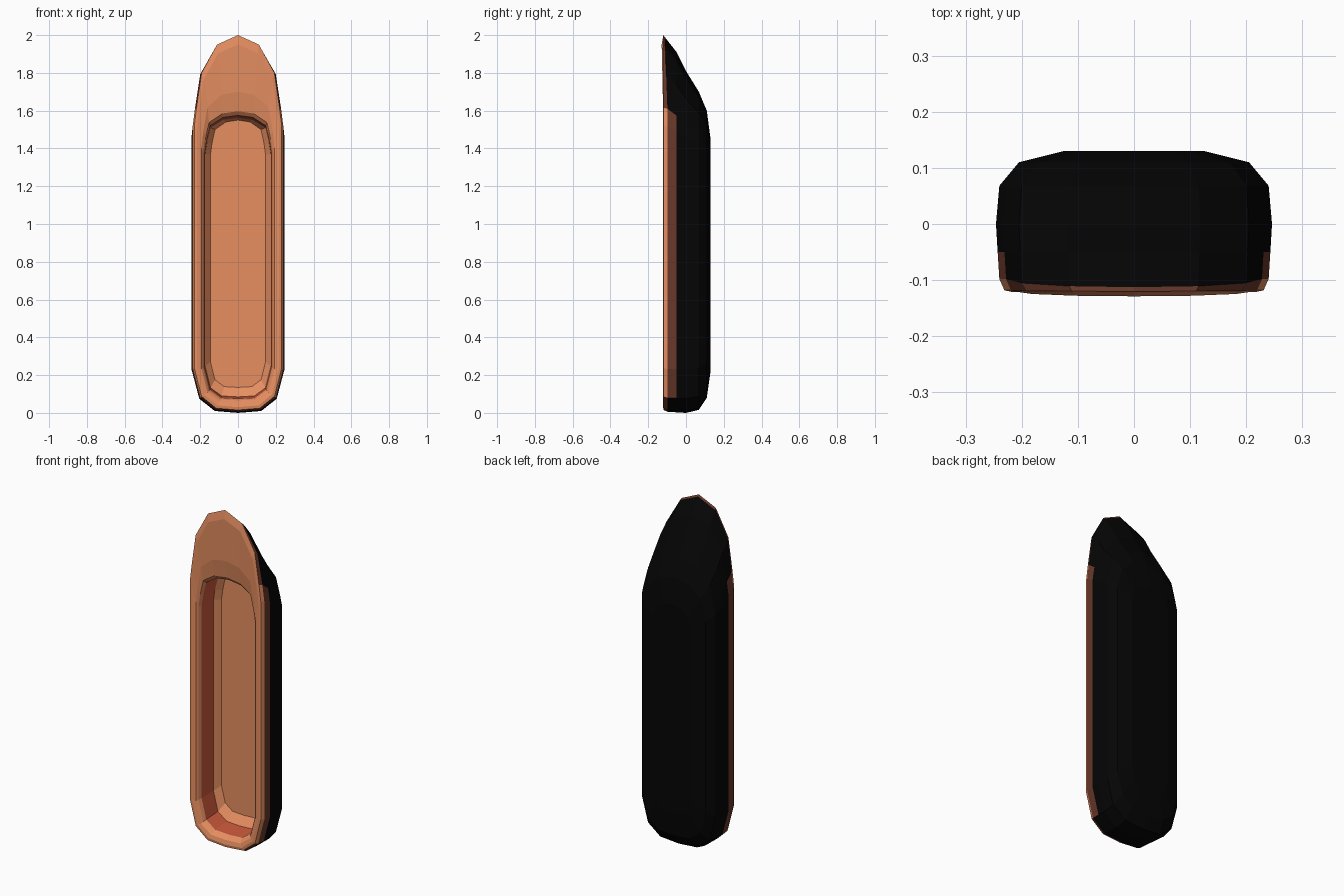
import bpy, bmesh

if "Cube" in bpy.data.objects:
    bpy.data.objects.remove(bpy.data.objects["Cube"])


def material(name, rgb):
    m = bpy.data.materials.new(name)
    m.diffuse_color = (*rgb, 1)
    m.use_nodes = True
    m.node_tree.nodes["Principled BSDF"].inputs["Base Color"].default_value = m.diffuse_color
    return m


# Right-hand half outlines (x, z), bottom centre to top centre
OUTER = [(0, 0), (0.12, 0.01), (0.2, 0.075), (0.24, 0.23), (0.24, 1.52),
         (0.228, 1.615), (0.2, 1.8), (0.115, 1.95), (0, 2.0)]
INNER = [(0, 0.07), (0.09, 0.075), (0.15, 0.12), (0.18, 0.24), (0.18, 1.38),
         (0.17, 1.45), (0.15, 1.54), (0.08, 1.588), (0, 1.6)]


def ring(bm, outline, y, width, bottom, top, bulge):
    """Closed loop: outline refitted to a half width, bottom and top."""
    z0, z1 = outline[0][1], outline[-1][1]
    wmax = max(p[0] for p in outline)
    lo, hi = 0.4, 1.3
    half = []
    for x, z in outline:
        if z > hi:
            z = hi + (z - hi) * (top - hi) / (z1 - hi)
        elif z < lo:
            z = lo - (lo - z) * (lo - bottom) / (lo - z0)
        half.append((x * width / wmax, z))
    loop = half + [(-x, z) for x, z in half[-2:0:-1]]
    # the upper tip leans forward by the bulge
    return [bm.verts.new((x, y - bulge * max(0, (z - 1.6) / 0.4), z))
            for x, z in loop]


ORANGE, BLACK, RED, BROWN = 0, 1, 2, 3

# outline, y, half width, bottom, top, forward bulge, colour of band leading here
RINGS = [
    (INNER, 0.055, 0.146, 0.135, 1.55, 0, ORANGE),          # cavity floor
    (INNER, 0.02, 0.174, 0.085, 1.562, 0, ORANGE),          # curved floor edge
    (INNER, -0.085, 0.177, 0.075, 1.575, 0, RED),           # cavity wall
    (INNER, -0.104, 0.184, 0.066, 1.597, 0, ORANGE),        # inner lip
    (INNER, -0.115, 0.193, 0.055, 1.70, 0.02, ORANGE),      # shallow surround
    (OUTER, -0.121, 0.218, 0.03, 1.95, 0.009, ORANGE),      # front rim
    (OUTER, -0.118, 0.231, 0.015, 2.0, 0.002, ORANGE),
    (OUTER, -0.098, 0.240, 0.006, 1.99, 0.015, ORANGE),     # rim chamfer
    (OUTER, -0.05, 0.243, 0.003, 1.91, 0, BROWN),           # side trim
    (OUTER, 0.0, 0.246, 0.0, 1.81, 0, BLACK),               # shell
    (OUTER, 0.068, 0.240, 0.016, 1.70, 0, BLACK),
    (OUTER, 0.11, 0.205, 0.08, 1.60, 0, BLACK),
    (OUTER, 0.13, 0.125, 0.22, 1.45, 0, BLACK),
]

bm = bmesh.new()
loops = [ring(bm, *r[:6]) for r in RINGS]
bm.faces.new(loops[0]).material_index = ORANGE
bm.faces.new(loops[-1]).material_index = BLACK
for i in range(1, len(loops)):
    a, b = loops[i - 1], loops[i]
    for k in range(len(a)):
        n = (k + 1) % len(a)
        f = bm.faces.new((a[k], a[n], b[n], b[k]))
        f.material_index = RINGS[i][6]
        z = f.calc_center_median().z
        # trim and chamfer darken at the rounded ends
        if i == 8 and not 0.1 < z < 1.62:
            f.material_index = BLACK
        if i == 7 and not 0.1 < z < 1.62:
            f.material_index = BROWN
bmesh.ops.recalc_face_normals(bm, faces=bm.faces)

mesh = bpy.data.meshes.new("hollow_shell")
bm.to_mesh(mesh)
bm.free()
for m in (material("orange_front", (0.80, 0.275, 0.12)),
          material("black_shell", (0.0015, 0.0015, 0.0015)),
          material("red_wall", (0.60, 0.10, 0.045)),
          material("brown_trim", (0.14, 0.04, 0.023))):
    mesh.materials.append(m)
bpy.context.collection.objects.link(bpy.data.objects.new("hollow_shell", mesh))
